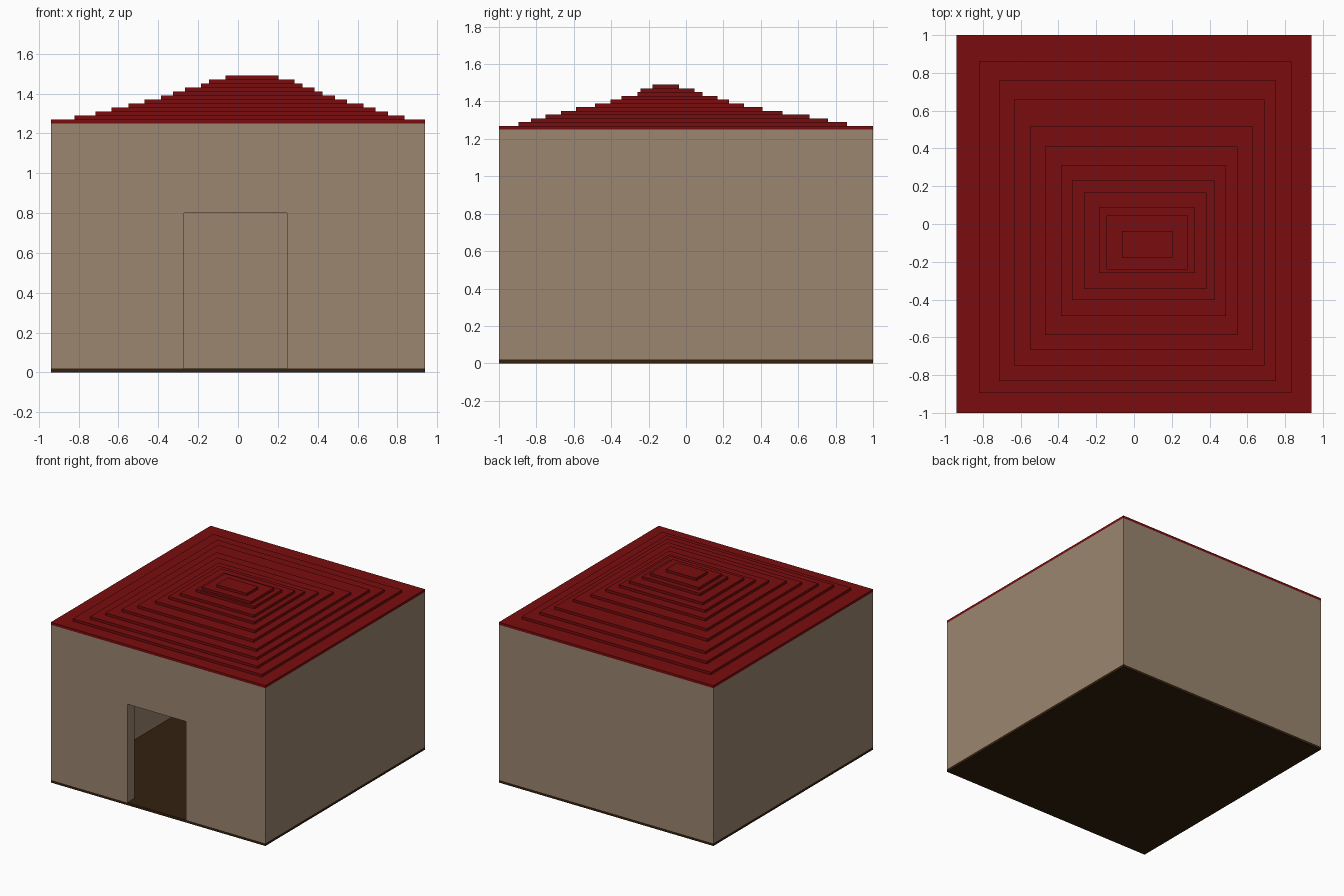
import bpy, bmesh

if "Cube" in bpy.data.objects:
    bpy.data.objects.remove(bpy.data.objects["Cube"])


def material(name, rgb):
    m = bpy.data.materials.new(name)
    m.diffuse_color = (*rgb, 1)
    m.use_nodes = True
    m.node_tree.nodes["Principled BSDF"].inputs["Base Color"].default_value = m.diffuse_color
    return m


wall_tan = material("wall_tan", (0.328, 0.238, 0.162))
roof_red = material("roof_red", (0.195, 0.004, 0.0045))
floor_brown = material("floor_brown", (0.033, 0.015, 0.0045))


def make_object(name, bm, mat):
    bmesh.ops.recalc_face_normals(bm, faces=bm.faces)
    me = bpy.data.meshes.new(name)
    bm.to_mesh(me)
    bm.free()
    if mat:
        me.materials.append(mat)
    ob = bpy.data.objects.new(name, me)
    bpy.context.collection.objects.link(ob)
    return ob


def box(name, x0, x1, y0, y1, z0, z1, mat=None):
    bm = bmesh.new()
    bmesh.ops.create_cube(bm, size=1)
    for v in bm.verts:
        v.co = (x1 if v.co.x > 0 else x0,
                y1 if v.co.y > 0 else y0,
                z1 if v.co.z > 0 else z0)
    return make_object(name, bm, mat)


# Floor slab
box("floor", -0.94, 0.94, -1, 1, 0, 0.02, floor_brown)

# Walls: a hollow shell with a doorway cut through the front
walls = box("walls", -0.94, 0.94, -1, 1, 0.02, 1.25, wall_tan)
cutters = [box("room_cutter", -0.84, 0.84, -0.91, 0.9, -0.1, 1.4),
           box("door_cutter", -0.27, 0.245, -1.2, -0.8, -0.1, 0.8)]
bpy.context.view_layer.objects.active = walls
for c in cutters:
    c.hide_render = True
    mod = walls.modifiers.new(c.name, 'BOOLEAN')
    mod.operation = 'DIFFERENCE'
    mod.solver = 'EXACT'
    mod.object = c
    bpy.ops.object.modifier_apply(modifier=mod.name)
for c in cutters:
    bpy.data.objects.remove(c)

# Stepped roof: one closed mesh, tiers given as (x0, x1, y0, y1)
tiers = [(-0.94, 0.94, -1.0, 1.0), (-0.82, 0.835, -0.895, 0.86),
         (-0.715, 0.752, -0.83, 0.76), (-0.635, 0.69, -0.75, 0.66),
         (-0.55, 0.63, -0.667, 0.515), (-0.47, 0.548, -0.587, 0.41),
         (-0.387, 0.488, -0.487, 0.31), (-0.327, 0.425, -0.403, 0.23),
         (-0.265, 0.383, -0.345, 0.168), (-0.185, 0.323, -0.26, 0.088),
         (-0.145, 0.283, -0.242, 0.045), (-0.063, 0.203, -0.18, -0.037)]
step = 0.02
bm = bmesh.new()
rings = []
for i, (x0, x1, y0, y1) in enumerate(tiers):
    for z in (1.25 + i * step, 1.25 + (i + 1) * step):
        rings.append([bm.verts.new((x, y, z)) for x, y in
                      ((x0, y0), (x1, y0), (x1, y1), (x0, y1))])
for a, b in zip(rings, rings[1:]):
    for k in range(4):
        n = (k + 1) % 4
        bm.faces.new((a[k], a[n], b[n], b[k]))
bm.faces.new(rings[0][::-1])
bm.faces.new(rings[-1])
make_object("stepped_roof", bm, roof_red)
